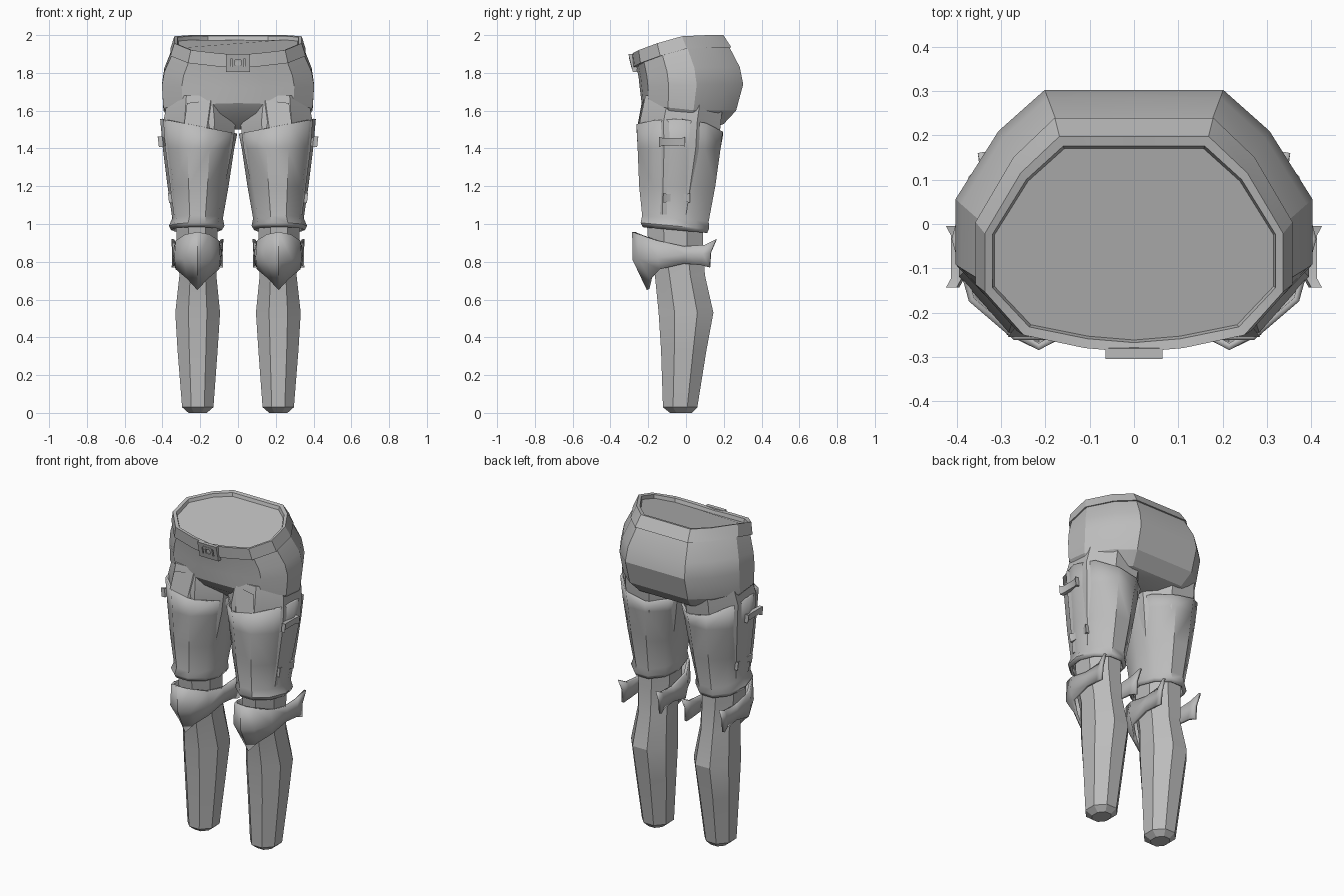
import bpy, bmesh
from math import cos, sin, pi, radians
from mathutils import Vector

cube = bpy.data.objects.get("Cube")
if cube:
    bpy.data.objects.remove(cube)

grey = bpy.data.materials.new("plain_grey")
grey.use_nodes = True
tone = (0.5, 0.5, 0.5, 1)
grey.diffuse_color = tone
grey.node_tree.nodes["Principled BSDF"].inputs["Base Color"].default_value = tone


def finish(name, bm, mirror=False, thick=0, angle=30):
    """Turn a bmesh into a shaded object, optionally a mirrored pair or a shell."""
    bmesh.ops.recalc_face_normals(bm, faces=bm.faces)
    mesh = bpy.data.meshes.new(name)
    bm.to_mesh(mesh)
    bm.free()
    mesh.materials.append(grey)
    ob = bpy.data.objects.new(name, mesh)
    bpy.context.collection.objects.link(ob)
    bpy.ops.object.select_all(action="DESELECT")
    ob.select_set(True)
    bpy.context.view_layer.objects.active = ob
    bpy.ops.object.shade_smooth_by_angle(angle=radians(angle))
    if thick:
        mod = ob.modifiers.new("Thickness", "SOLIDIFY")
        mod.thickness = thick
        mod.offset = -1
    if mirror:
        mod = ob.modifiers.new("Mirror", "MIRROR")
        mod.use_mirror_merge = False
    return ob


def loft(rings, closed=True, start=False, end=False):
    """Skin a list of rings; start and end close the tube."""
    bm = bmesh.new()
    rows = [[bm.verts.new(p) for p in ring] for ring in rings]
    n = len(rows[0])
    for a, b in zip(rows, rows[1:]):
        for i in range(n if closed else n - 1):
            j = (i + 1) % n
            bm.faces.new((a[i], a[j], b[j], b[i]))
    if start:
        bm.faces.new(rows[0])
    if end:
        bm.faces.new(rows[-1])
    return bm


def oval(n, x0, x1, y0, y1, z, turn=0.0):
    """Ring with n corners that fills the given x and y limits."""
    angles = [2 * pi * (i + turn) / n for i in range(n)]
    kx, ky = max(map(cos, angles)), max(map(sin, angles))
    return [Vector(((x0 + x1) / 2 + (x1 - x0) / 2 * cos(a) / kx,
                    (y0 + y1) / 2 + (y1 - y0) / 2 * sin(a) / ky, z)) for a in angles]


# Hip outline: right-hand half from back centre to front centre, as fractions
HALF = [(0, 1), (.5, 1), (.76, .83), (1, .55), (1, .28), (.74, .08), (.33, .02), (0, 0)]


def hip_ring(width, front, back, z_front, z_back):
    pts = HALF + [(-x, t) for x, t in HALF[-2:0:-1]]
    return [Vector((x * width, front + (back - front) * t,
                    z_front + (z_back - z_front) * min(1, t / .6) ** .7)) for x, t in pts]


# Hips, narrowing underneath to the crotch
finish("hips", loft([
    hip_ring(.25, -.09, .12, 1.5, 1.5),
    hip_ring(.35, -.20, .2, 1.59, 1.53),
    hip_ring(.395, -.235, .265, 1.64, 1.6),
    hip_ring(.403, -.245, .303, 1.72, 1.74),
    hip_ring(.39, -.25, .285, 1.77, 1.83),
    hip_ring(.345, -.265, .225, 1.85, 1.945)], start=True), angle=25)

# Waist belt with its rolled top edge and the surface closing the waist
finish("belt", loft([
    hip_ring(.34, -.26, .22, 1.83, 1.935),
    hip_ring(.358, -.283, .24, 1.825, 1.935),
    hip_ring(.337, -.29, .198, 1.895, 2.0),
    hip_ring(.32, -.268, .176, 1.893, 1.995),
    hip_ring(.315, -.262, .17, 1.87, 1.975)], end=True), angle=25)


def frame(bm, w, h, bar, depth, z, y):
    """Rectangular frame made of four bars, leaning back with the belt."""
    for sx, sz, bw, bh in ((1, 0, bar, h), (-1, 0, bar, h), (0, 1, w, bar), (0, -1, w, bar)):
        made = bmesh.ops.create_cube(bm, size=1)["verts"]
        for v in made:
            v.co = Vector((v.co.x * bw * 2 + sx * (w - bar), v.co.y * depth,
                           v.co.z * bh * 2 + sz * (h - bar)))
            v.co += Vector((0, y - v.co.z * .25, z))


# Buckle: outer frame, inner loop and backing tongue
bm = bmesh.new()
frame(bm, .064, .048, .013, .024, 1.853, -.281)
frame(bm, .031, .03, .008, .022, 1.853, -.284)
for v in bmesh.ops.create_cube(bm, size=1)["verts"]:
    v.co = Vector((v.co.x * .11, v.co.y * .01 - .279 - v.co.z * .02, v.co.z * .08 + 1.853))
finish("buckle", bm)

# Upper thighs, running from the hips down inside the guards
finish("thighs", loft([
    oval(8, .04, .37, -.215, .2, 1.68, .5),
    oval(8, .012, .395, -.245, .185, 1.54, .5),
    oval(8, .03, .385, -.235, .17, 1.4, .5),
    oval(8, .1, .34, -.215, .09, 1.05, .5)], start=True, end=True), mirror=True)

# Front fold at the top of each thigh
bm = bmesh.new()
base = [bm.verts.new(p) for p in ((.09, -.19, 1.5), (.165, -.255, 1.51), (.285, -.255, 1.53),
                                  (.27, -.235, 1.64), (.145, -.225, 1.655))]
bm.faces.new(base[:2] + base[4:])
bm.faces.new(base[1:])
finish("groin_folds", bm, mirror=True)

# Thigh guards: smooth shells with a slanted top and a flared lower rim
rings = [oval(10, .004, .412, -.262, .195, 1.55),
         oval(10, .02, .398, -.256, .183, 1.4),
         oval(10, .05, .373, -.248, .155, 1.2),
         oval(10, .08, .348, -.232, .12, 1.03),
         oval(10, .072, .366, -.24, .122, .99),
         oval(10, .085, .355, -.228, .112, .968)]
for p in rings[0]:
    p.z -= .19 * (.412 - p.x) + .3 * max(0, p.y - .06) - .006
for ring in rings[3:]:
    for p in ring:
        p.z -= .09 * (p.y + .06)
finish("thigh_guards", loft(rings), mirror=True, thick=.014, angle=42)


def strap(name, x, y, z, lean):
    """Small raised strap with flared ends on the outside of a guard."""
    rows = []
    for dy, out, tall in ((-.072, .018, .027), (-.05, .006, .02), (.045, .006, .02), (.068, .018, .025)):
        rows.append([(x + out + a * .012 + b * lean, y + dy, z + b * tall)
                     for a, b in ((-1, -1), (1, -1), (1, 1), (-1, 1))])
    finish(name, loft(rows, start=True, end=True), mirror=True)


strap("upper_straps", .392, -.072, 1.435, .003)
strap("lower_straps", .338, -.048, 1.138, .003)

# Lower legs: faceted, widest at the calf, with a blunt foot end
finish("lower_legs", loft([
    oval(8, .105, .33, -.21, .09, 1.05, .5),
    oval(8, .11, .325, -.2, .09, .9, .5),
    oval(8, .115, .31, -.165, .1, .73, .5),
    oval(8, .095, .332, -.145, .145, .53, .5),
    oval(8, .108, .32, -.132, .108, .33, .5),
    oval(8, .13, .296, -.122, .06, .03, .5),
    oval(8, .165, .262, -.085, .03, 0, .5)], start=True, end=True), mirror=True, angle=20)

# Knee guards: pointed front plate wrapping back into flared wings
COLUMNS = [((0, -.285, .958), (0, -.283, .81), (0, -.207, .65)),
           ((.065, -.25, .945), (.072, -.25, .815), (.055, -.19, .71)),
           ((.115, -.15, .912), (.122, -.15, .82), (.115, -.14, .76)),
           ((.122, -.01, .882), (.13, -.01, .84), (.124, -.01, .79)),
           ((.125, .1, .89), (.128, .09, .84), (.125, .08, .782)),
           ((.138, .16, .92), (.134, .13, .85), (.136, .125, .77))]
left = [[(.215 - x, y, z) for x, y, z in col] for col in COLUMNS[:0:-1]]
right = [[(.215 + x, y, z) for x, y, z in col] for col in COLUMNS]
finish("knee_guards", loft(left + right, closed=False), mirror=True, thick=.016, angle=45)
